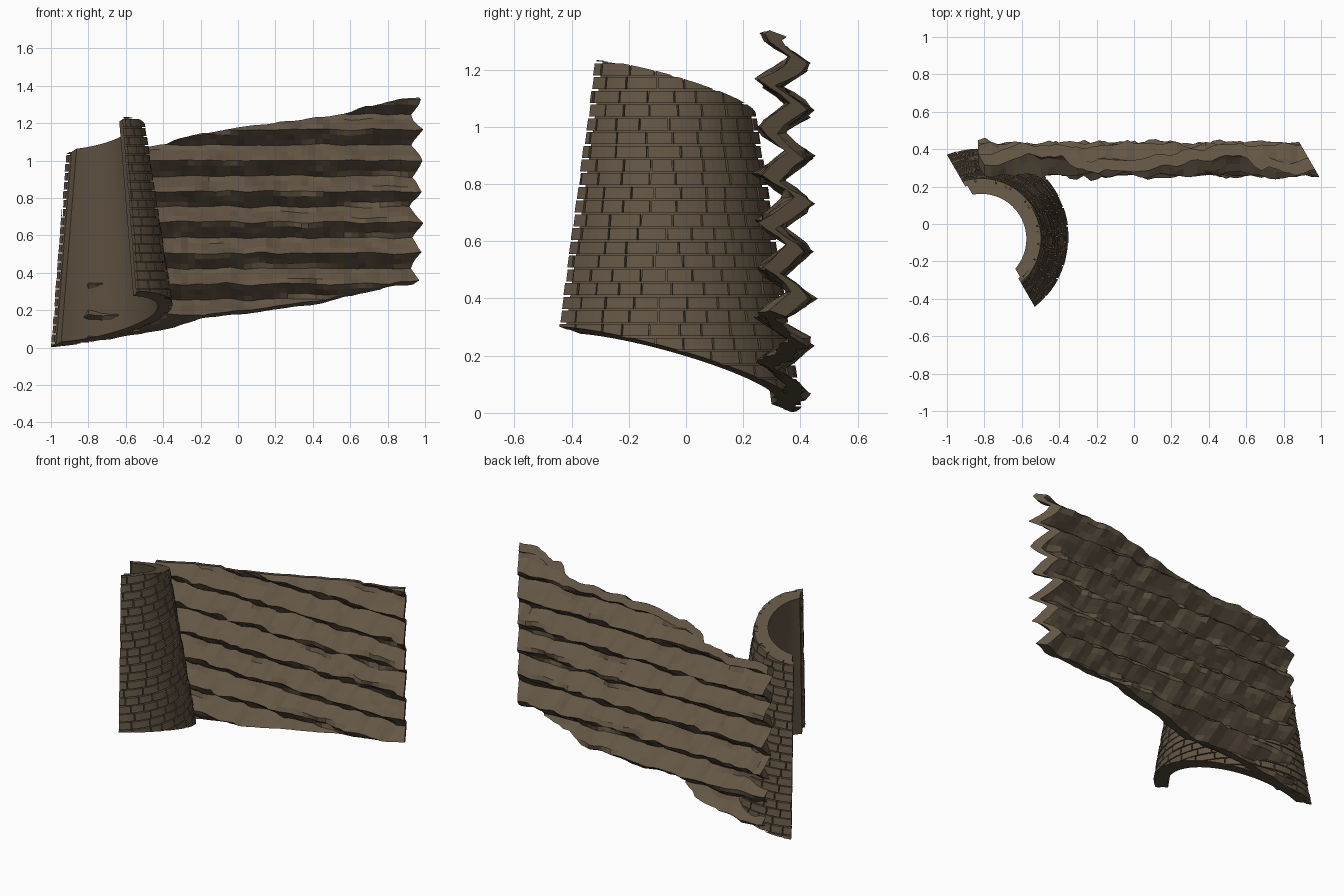
import bpy, bmesh, math, random
from mathutils import Vector, noise

if "Cube" in bpy.data.objects:
    bpy.data.objects.remove(bpy.data.objects["Cube"])

random.seed(4)
CX, CY = -0.81, -0.09                      # tower axis
SX, SY = 0.17, -0.27                       # slope of the ground under the ruin
SIDE = Vector((0.866, 0.5, 0))             # normal of the vertical break planes
FLOOR = Vector((-SX, -SY, 1)).normalized()
BASE = Vector((-0.53, 0.33, 0.093))
HEIGHT = Vector((0, 0, 0.98))

mat = bpy.data.materials.new("brown_stone")
mat.diffuse_color = (0.125, 0.092, 0.058, 1)
mat.use_nodes = True
mat.node_tree.nodes["Principled BSDF"].inputs["Base Color"].default_value = mat.diffuse_color


def radius(z):
    return 0.497 - 0.155 * z


def polar(r, a, z):
    return Vector((CX + r * math.cos(a), CY + r * math.sin(a), z))


def cut(bm, co, outward, fill=True):
    geom = bm.verts[:] + bm.edges[:] + bm.faces[:]
    bmesh.ops.bisect_plane(bm, geom=geom, plane_co=co, plane_no=outward,
                           clear_outer=True, dist=1e-5)
    if fill:
        bmesh.ops.holes_fill(bm, edges=[e for e in bm.edges if e.is_boundary], sides=0)


def finish(bm, name):
    bmesh.ops.recalc_face_normals(bm, faces=bm.faces[:])
    me = bpy.data.meshes.new(name)
    bm.to_mesh(me)
    bm.free()
    me.materials.append(mat)
    ob = bpy.data.objects.new(name, me)
    bpy.context.collection.objects.link(ob)
    return ob


def trim_tower(bm, side_shift):
    cut(bm, Vector((-1, 0.37, 0)) + SIDE * side_shift, -SIDE)
    cut(bm, BASE, -FLOOR)
    cut(bm, BASE + HEIGHT, FLOOR)


# Tower core: tapering shell, broken along a vertical plane and sloping ends
bm = bmesh.new()
N = 72
rings = []
for i in range(N):
    a = 2 * math.pi * i / N
    rings.append([bm.verts.new(polar(radius(z) - d, a, z))
                  for d, z in ((0.018, -0.4), (0.018, 1.6), (0.08, 1.6), (0.08, -0.4))])
for i in range(N):
    p, q = rings[i], rings[(i + 1) % N]
    for j in range(4):
        k = (j + 1) % 4
        bm.faces.new((p[j], q[j], q[k], p[k]))
trim_tower(bm, 0.012)
core = finish(bm, "tower_core")

# Tower bricks: level courses of curved blocks on the outside of the core
bm = bmesh.new()
ROW, GAP = 0.048, 0.006
for row in range(28):
    z0, z1 = row * ROW - 0.02, (row + 1) * ROW - 0.02 - GAP
    a = math.radians(-75) - random.uniform(0, 0.2)
    while a < math.radians(130):
        w = random.uniform(0.075, 0.12) / radius(z0)
        b = a + w - 0.006 / radius(z0)
        out = random.uniform(-0.003, 0.002)
        secs = []
        for s in range(4):
            t = a + (b - a) * s / 3
            secs.append([bm.verts.new(polar(radius(z) + d, t, z)) for d, z in
                         ((-0.03, z0), (out, z0), (out, z1), (-0.03, z1))])
        for p, q in zip(secs, secs[1:]):
            for j in range(4):
                k = (j + 1) % 4
                bm.faces.new((p[j], p[k], q[k], q[j]))
        bm.faces.new(secs[0])
        bm.faces.new(secs[-1][::-1])
        a += w
trim_tower(bm, 0.0)
finish(bm, "tower_bricks")

# Curtain wall: rugged sheet folded into level ridges, with sloping top and foot
bm = bmesh.new()
PERIOD = 0.165
NX, NZ, DX, DZ = 52, 60, 0.038, PERIOD / 6
grid = []
for j in range(NZ):
    line = []
    for i in range(NX):
        x, z = -0.80 + i * DX, 0.67 + (j - 30) * DZ
        drift = 0.025 * noise.noise(Vector((x * 3, 0.0, z * 2)))
        f = ((z + drift - 0.67) / PERIOD) % 1
        fold = 1 - abs(2 * f - 1)
        rough = 0.035 * noise.noise(Vector((x * 11, 5.0, z * 9)))
        rough += random.uniform(-0.006, 0.006)
        sag = 0.012 * noise.noise(Vector((x * 9, 9.0, z * 5)))
        line.append(bm.verts.new((x, 0.257 + 0.118 * fold + rough, z + sag)))
    grid.append(line)
for j in range(NZ - 1):
    for i in range(NX - 1):
        bm.faces.new((grid[j][i], grid[j][i + 1], grid[j + 1][i + 1], grid[j + 1][i]))
cut(bm, Vector((0.94, 0.34, 0)), SIDE, False)
cut(bm, BASE, -FLOOR, False)
cut(bm, BASE + HEIGHT, FLOOR, False)
# thicken along the line shared by the break planes so the ends stay flat
dx = -0.577
back = Vector((dx, 1, SX * dx + SY)) * 0.06
ext = bmesh.ops.extrude_face_region(bm, geom=bm.faces[:], use_keep_orig=True)
bmesh.ops.translate(bm, vec=back, verts=[g for g in ext["geom"] if isinstance(g, bmesh.types.BMVert)])
finish(bm, "curtain_wall")

# Smooth curve on the tower shell, crisp breaks
bpy.context.view_layer.objects.active = core
core.select_set(True)
bpy.ops.object.shade_smooth_by_angle(angle=math.radians(30))
